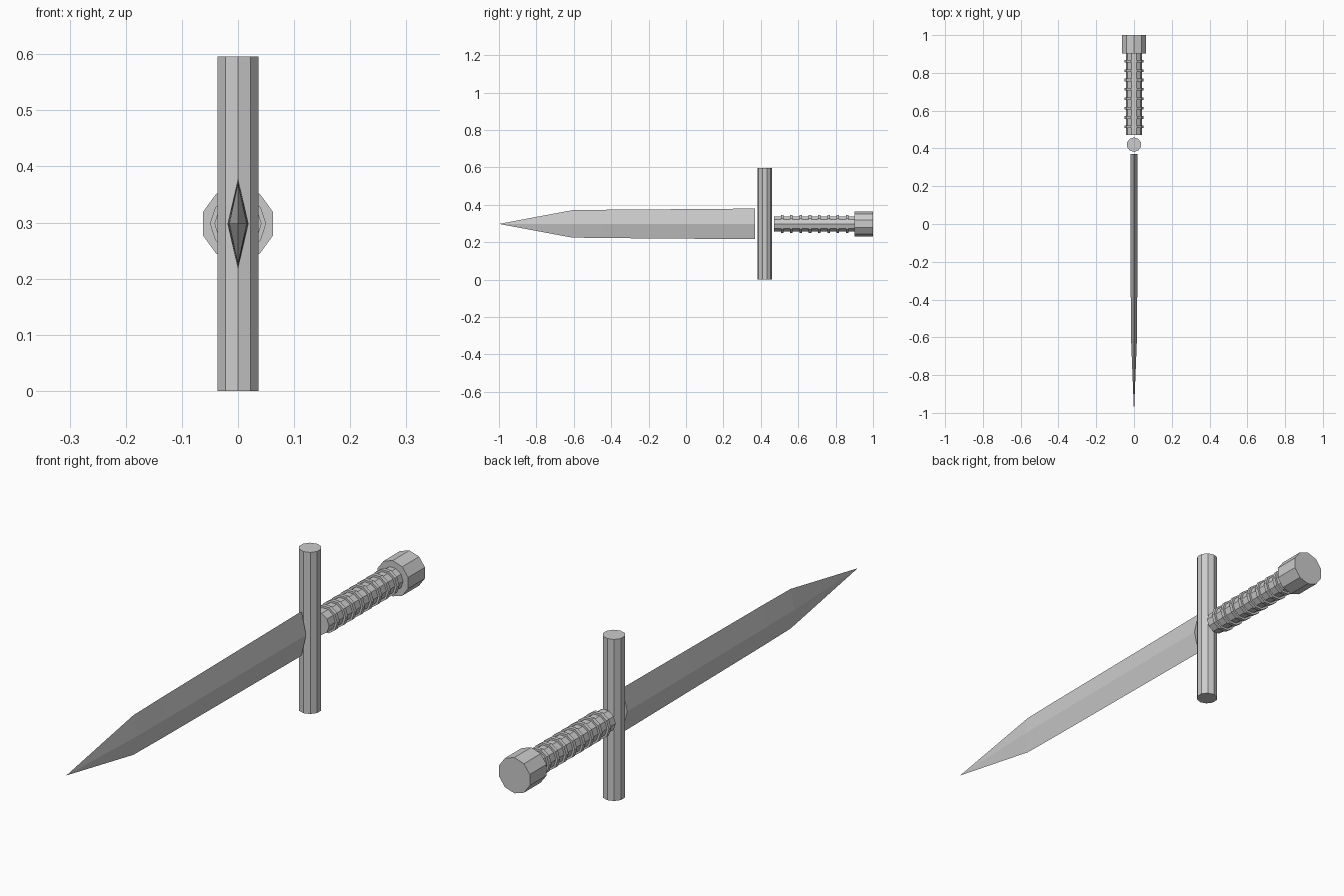
import bpy, bmesh, math

if "Cube" in bpy.data.objects:
    bpy.data.objects.remove(bpy.data.objects["Cube"])

ZC = 0.298   # height of the blade axis


def prism(name, sections, sides, phase=0.0):
    """Loft polygon rings along y; each section is (y, half_x, half_z)."""
    bm = bmesh.new()
    rings = []
    for y, rx, rz in sections:
        if rx == 0:
            rings.append([bm.verts.new((0, y, ZC))])
            continue
        rings.append([bm.verts.new((rx * math.cos(phase + 2 * math.pi * i / sides), y,
                                    ZC + rz * math.sin(phase + 2 * math.pi * i / sides)))
                      for i in range(sides)])
    for a, b in zip(rings, rings[1:]):
        for i in range(sides):
            j = (i + 1) % sides
            if len(a) == 1:
                bm.faces.new((a[0], b[j], b[i]))
            else:
                bm.faces.new((a[i], a[j], b[j], b[i]))
    for ring in (rings[0], rings[-1]):
        if len(ring) > 1:
            bm.faces.new(ring)
    bmesh.ops.recalc_face_normals(bm, faces=bm.faces)
    mesh = bpy.data.meshes.new(name)
    bm.to_mesh(mesh)
    bm.free()
    ob = bpy.data.objects.new(name, mesh)
    bpy.context.collection.objects.link(ob)
    return ob


# Diamond-section blade with a pointed tip
prism("blade", [(-1.0, 0, 0), (-0.61, 0.0155, 0.073), (-0.45, 0.017, 0.0755),
                (0.0, 0.0185, 0.079), (0.37, 0.019, 0.082)], 4)

# Upright crossguard, a ten-sided bar
bpy.ops.mesh.primitive_cylinder_add(vertices=10, radius=0.0385, depth=2 * ZC,
                                    location=(0, 0.42, ZC))
bpy.context.object.name = "crossguard"

# Grip with raised binding rings
prism("grip", [(0.47, 0.042, 0.042), (0.905, 0.042, 0.042)], 10)
for k in range(8):
    y = 0.514 + 0.0497 * k
    prism(f"grip_ring_{k + 1}", [(y - 0.007, 0.05, 0.05), (y + 0.007, 0.05, 0.05)], 10)

# Pommel, turned so a corner points up
prism("pommel", [(0.902, 0.066, 0.066), (1.0, 0.066, 0.066)], 10, math.pi / 2)
